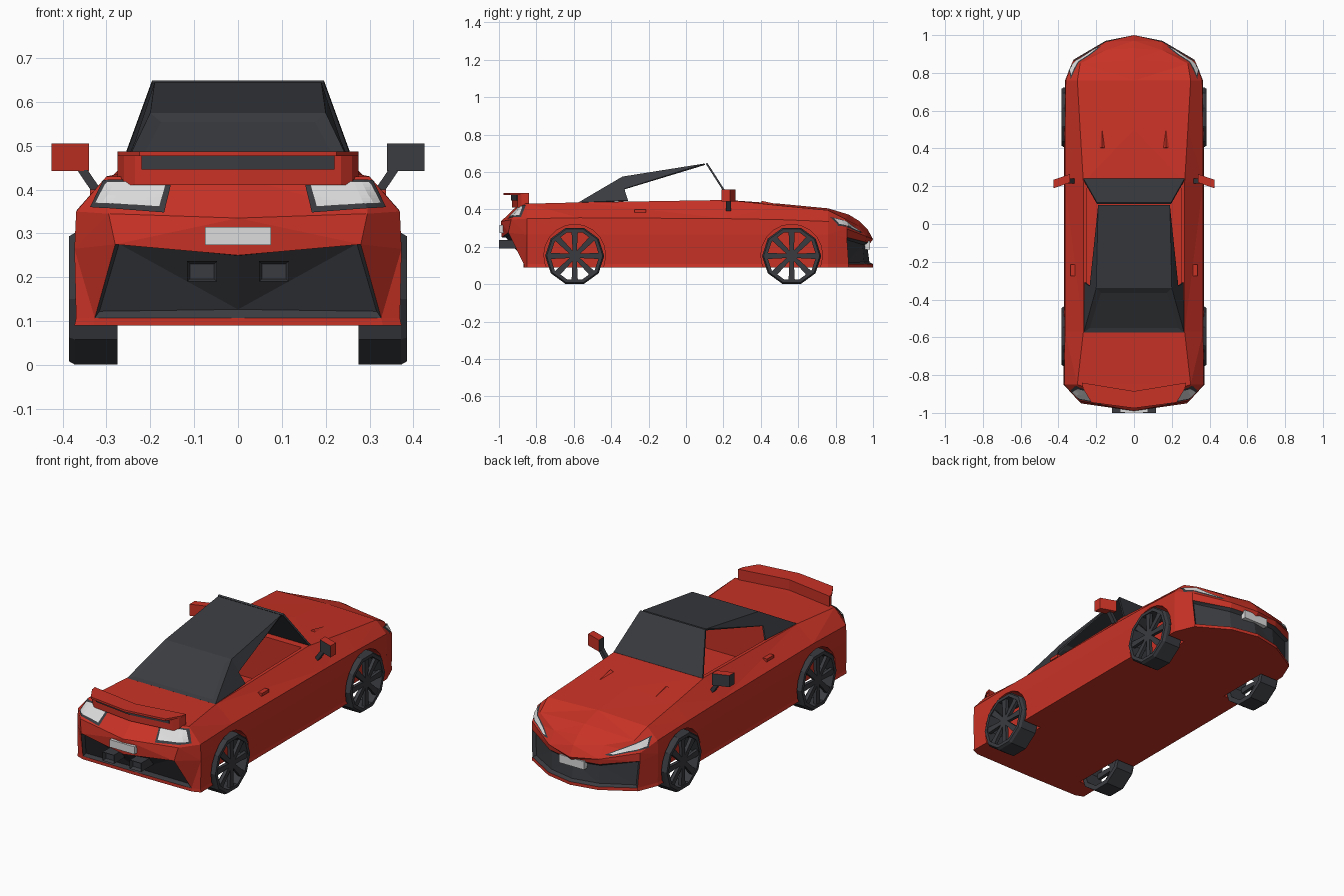
import bpy, bmesh, math
from mathutils import Vector, Matrix
from mathutils.bvhtree import BVHTree

if "Cube" in bpy.data.objects:
    bpy.data.objects.remove(bpy.data.objects["Cube"])


def material(name, rgb):
    m = bpy.data.materials.new(name)
    m.diffuse_color = (*rgb, 1)
    m.use_nodes = True
    m.node_tree.nodes["Principled BSDF"].inputs["Base Color"].default_value = m.diffuse_color
    return m


RED = material("red_paint", (0.58, 0.032, 0.019))
DARK = material("dark_grey", (0.042, 0.044, 0.051))
WHITE = material("lamp_white", (0.72, 0.72, 0.72))


def finish(name, bm, *mats):
    bmesh.ops.recalc_face_normals(bm, faces=bm.faces)
    me = bpy.data.meshes.new(name)
    bm.to_mesh(me)
    bm.free()
    for m in mats:
        me.materials.append(m)
    ob = bpy.data.objects.new(name, me)
    bpy.context.collection.objects.link(ob)
    return ob


def mirror_half(bm):
    """Copy everything to -x and weld the centre line."""
    geo = bmesh.ops.duplicate(bm, geom=bm.verts[:] + bm.edges[:] + bm.faces[:])["geom"]
    for v in geo:
        if isinstance(v, bmesh.types.BMVert):
            v.co.x *= -1
    bmesh.ops.remove_doubles(bm, verts=bm.verts, dist=1e-4)


def add_box(bm, lo, hi):
    c = [(a + b) / 2 for a, b in zip(lo, hi)]
    s = [b - a for a, b in zip(lo, hi)]
    m = Matrix.Translation(c) @ Matrix.Diagonal((*s, 1))
    return bmesh.ops.create_cube(bm, size=1, matrix=m)["verts"]


def box(name, lo, hi, mat):
    bm = bmesh.new()
    add_box(bm, lo, hi)
    return finish(name, bm, mat)


def prism(name, half, z0, z1, mat):
    """Extrude a plan outline, given for the +x half, between two heights."""
    pts = half + [(-x, y) for x, y in reversed(half) if x > 0]
    bm = bmesh.new()
    f = bm.faces.new([bm.verts.new((x, y, z0)) for x, y in pts])
    r = bmesh.ops.extrude_face_region(bm, geom=[f])["geom"]
    for v in r:
        if isinstance(v, bmesh.types.BMVert):
            v.co.z = z1
    return finish(name, bm, mat)


def section(sill, bumper, shoulder, belt, top):
    """Half section from floor centre to top centre; sill is (x, y), top is (y, z)."""
    x, y = sill
    return [(0, y, .09), (x, y, .09), (x * .99, y, .107), bumper, shoulder, belt, (0, *top)]


def flat_section(y, x, belt_x, z_shoulder, z_belt, z_top):
    """Section standing square across the car."""
    return section((x, y), (x, y, .265), (x - .004, y, z_shoulder), (belt_x, y, z_belt), (y, z_top))


# Body sections from tail to nose, wrapping to the centre line at both ends
stations = [
    section((0, -.87), (0, -.985, .25), (0, -.99, .335), (0, -.89, .43), (-.89, .43)),
    section((.33, -.867), (.28, -.95, .275), (.295, -.935, .345), (.27, -.86, .43), (-.87, .43)),
    flat_section(-.85, .373, .30, .35, .43, .43),
    flat_section(-.57, .37, .268, .355, .437, .437),
    flat_section(.22, .37, .268, .35, .45, .45),
    flat_section(.5, .369, .285, .345, .42, .43),
    flat_section(.76, .365, .30, .335, .395, .405),
    section((.32, .87), (.325, .86, .25), (.325, .86, .295), (.285, .85, .35), (.87, .372)),
    section((.15, .97), (.15, .96, .225), (.15, .965, .255), (.15, .92, .315), (.93, .335)),
    section((0, 1), (0, .985, .22), (0, 1, .24), (0, .97, .295), (.97, .295)),
]
bm = bmesh.new()
grid = [[bm.verts.new(p) for p in s] for s in stations]
for i in range(len(grid) - 1):
    for j in range(6):
        f = bm.faces.new((grid[i][j], grid[i + 1][j], grid[i + 1][j + 1], grid[i][j + 1]))
        # grille and rear bumper panel
        f.material_index = int(j == 2 and i in (0, 7, 8))
mirror_half(bm)
bmesh.ops.dissolve_degenerate(bm, dist=1e-4, edges=bm.edges)
bmesh.ops.recalc_face_normals(bm, faces=bm.faces)
for sign in (-1, 1):
    panel = [f for f in bm.faces if f.material_index and f.calc_center_median().y * sign > 0]
    bmesh.ops.inset_region(bm, faces=panel, thickness=.012, depth=-.018)
bmesh.ops.triangulate(bm, faces=bm.faces)
body = finish("body", bm, RED, DARK)

# Cabin tub and wheel wells cut from the body
WHEELS = [(s, y) for s in (-1, 1) for y in (-.595, .565)]
cutters = [box("cabin_cutter", (-.25, -.5, .2), (.25, .19, .7), RED)]
for s, y in WHEELS:
    bm = bmesh.new()
    m = Matrix.Translation((s * .38, y, .155)) @ Matrix.Rotation(math.pi / 2, 4, 'Y')
    bmesh.ops.create_cone(bm, cap_ends=True, segments=20, radius1=.165, radius2=.165, depth=.24, matrix=m)
    cutters.append(finish("well_cutter", bm, RED))
bpy.context.view_layer.objects.active = body
for c in cutters:
    c.hide_render = True
    mod = body.modifiers.new("cut", 'BOOLEAN')
    mod.operation, mod.object, mod.solver = 'DIFFERENCE', c, 'EXACT'
    bpy.ops.object.modifier_apply(modifier=mod.name)
for c in cutters:
    bpy.data.objects.remove(c)

tree = BVHTree.FromObject(body, bpy.context.evaluated_depsgraph_get())


def lamp(name, corners, side, offset, mat, n=8):
    """Thin plate that follows the bodywork, seen along y; corners are (x, z)."""
    bm = bmesh.new()
    a, b, c, d = [Vector(p) for p in corners]
    rows = []
    for i in range(n + 1):
        row = []
        for j in range(n + 1):
            p = a.lerp(b, i / n).lerp(d.lerp(c, i / n), j / n)
            hit = tree.ray_cast(Vector((p.x, 2 * side, p.y)), Vector((0, -side, 0)))
            if hit[0] is None:
                hit = tree.find_nearest(Vector((p.x, .85 * side, p.y)))
            row.append(bm.verts.new(hit[0] + hit[1] * offset))
        rows.append(row)
    for i in range(n):
        for j in range(n):
            bm.faces.new((rows[i][j], rows[i + 1][j], rows[i + 1][j + 1], rows[i][j + 1]))
    mirror_half(bm)
    return finish(name, bm, mat)


# Lamps with dark surrounds
lamp("tail_lamp_frame", [(.15, .42), (.168, .345), (.335, .358), (.305, .42)], -1, .004, DARK)
lamp("tail_lamp", [(.162, .413), (.178, .355), (.322, .365), (.297, .413)], -1, .008, WHITE)
lamp("headlamp_frame", [(.17, .275), (.2, .272), (.343, .312), (.333, .358)], 1, .003, DARK)
lamp("headlamp", [(.19, .28), (.21, .279), (.336, .318), (.328, .35)], 1, .007, WHITE)

# Number plates
box("rear_plate", (-.075, -.998, .274), (.075, -.96, .315), WHITE)
box("front_plate", (-.075, .955, .185), (.075, .985, .23), WHITE)

# Exhaust tips with recessed outlets
for s in (-1, 1):
    bm = bmesh.new()
    add_box(bm, (s * .082 - .034, -1, .19), (s * .082 + .034, -.88, .237))
    bm.normal_update()
    back = [f for f in bm.faces if f.normal.y < -.9]
    bmesh.ops.inset_region(bm, faces=back, thickness=.009, depth=-.02)
    finish("exhaust", bm, DARK)

# Spoiler: blade, riser and dark band
prism("spoiler_blade", [(0, -.885), (.275, -.84), (.27, -.87), (.225, -.945), (0, -.975)], .476, .487, RED)
prism("spoiler_riser", [(0, -.885), (.275, -.84), (.26, -.88), (.235, -.90), (0, -.93)], .41, .477, RED)
prism("spoiler_band", [(0, -.92), (.22, -.895), (.22, -.907), (0, -.936)], .446, .476, DARK)

# Soft top with inset rear window
corners = {"A": (.19, .1, .645), "B": (.2, -.34, .575), "C": (.266, -.575, .437),
           "D": (.235, -.33, .51), "E": (.262, -.31, .448)}
bm = bmesh.new()
vs = {}
for k, (x, y, z) in corners.items():
    vs[k] = bm.verts.new((x, y, z))
    vs[k.lower()] = bm.verts.new((-x, y, z))
bm.faces.new([vs[k] for k in "AabB"])
rear = bm.faces.new([vs[k] for k in "BbcC"])
for loop in ("ABD", "BCED"):
    bm.faces.new([vs[k] for k in loop])
    bm.faces.new([vs[k] for k in reversed(loop.lower())])
bmesh.ops.recalc_face_normals(bm, faces=bm.faces)
bmesh.ops.inset_region(bm, faces=[rear], thickness=.04, depth=-.006, use_boundary=True)
top = finish("soft_top", bm, DARK)
mod = top.modifiers.new("thickness", 'SOLIDIFY')
mod.thickness = .008

# Windscreen: red frame with dark glass
bm = bmesh.new()
f = bm.faces.new([bm.verts.new(p) for p in
                  ((-.268, .235, .447), (.268, .235, .447), (.196, .108, .645), (-.196, .108, .645))])
bm.normal_update()
bmesh.ops.inset_region(bm, faces=[f], thickness=.016, depth=-.002)
f.material_index = 1
screen = finish("windscreen", bm, RED, DARK)
mod = screen.modifiers.new("thickness", 'SOLIDIFY')
mod.thickness, mod.offset = .01, 0

# Door mirrors, stalks, handles and bonnet fins
for s in (-1, 1):
    bm = bmesh.new()
    for v in add_box(bm, (.34, .205, .442), (.425, .25, .505)):
        v.co.y -= (v.co.x - .38) * .35
        v.co.x *= s
    bmesh.ops.recalc_face_normals(bm, faces=bm.faces)
    for f in bm.faces:
        f.material_index = int(f.normal.y < -.7 or f.normal.x * s < -.7)
    finish("mirror", bm, RED, DARK)
    bm = bmesh.new()
    for v in add_box(bm, (-.012, .215, .39), (.012, .24, .445)):
        v.co.x = s * (v.co.x + (.355 if v.co.z > .42 else .318))
    finish("mirror_stalk", bm, DARK)
    box("door_handle", (s * .325 - .012, -.275, .384), (s * .325 + .012, -.215, .4), RED)
    bm = bmesh.new()
    p = [bm.verts.new((s * .17 + dx, y, z)) for dx, y, z in
         ((0, .5, .425), (-.028, .4, .425), (.028, .4, .425), (0, .405, .445))]
    for i, j, k in ((0, 1, 3), (0, 3, 2), (1, 2, 3), (0, 2, 1)):
        bm.faces.new((p[i], p[j], p[k]))
    finish("bonnet_fin", bm, RED)

# Wheels: ten-sided open rims with eight tapering spokes
for s, y in WHEELS:
    bm = bmesh.new()
    ring = []
    for k in range(10):
        a = 2 * math.pi * (k + .5) / 10 + math.pi / 2
        ring.append([bm.verts.new((x, r * math.cos(a), r * math.sin(a)))
                     for r, x in ((.158, .275), (.158, .372), (.15, .385), (.132, .385), (.132, .275))])
    for k in range(10):
        for j in range(5):
            p, q = ring[k], ring[(k + 1) % 10]
            bm.faces.new((p[j], q[j], q[(j + 1) % 5], p[(j + 1) % 5]))
    for k in range(8):
        spoke = add_box(bm, (.362, -.01, 0), (.38, .01, .135))
        for v in spoke:
            if v.co.z > .1:
                v.co.y *= 1.7
        bmesh.ops.rotate(bm, verts=spoke, matrix=Matrix.Rotation(k * math.pi / 4, 3, 'X'))
    for v in bm.verts:
        v.co = Vector((v.co.x * s, v.co.y + y, v.co.z + .151))
    finish("wheel", bm, DARK)
